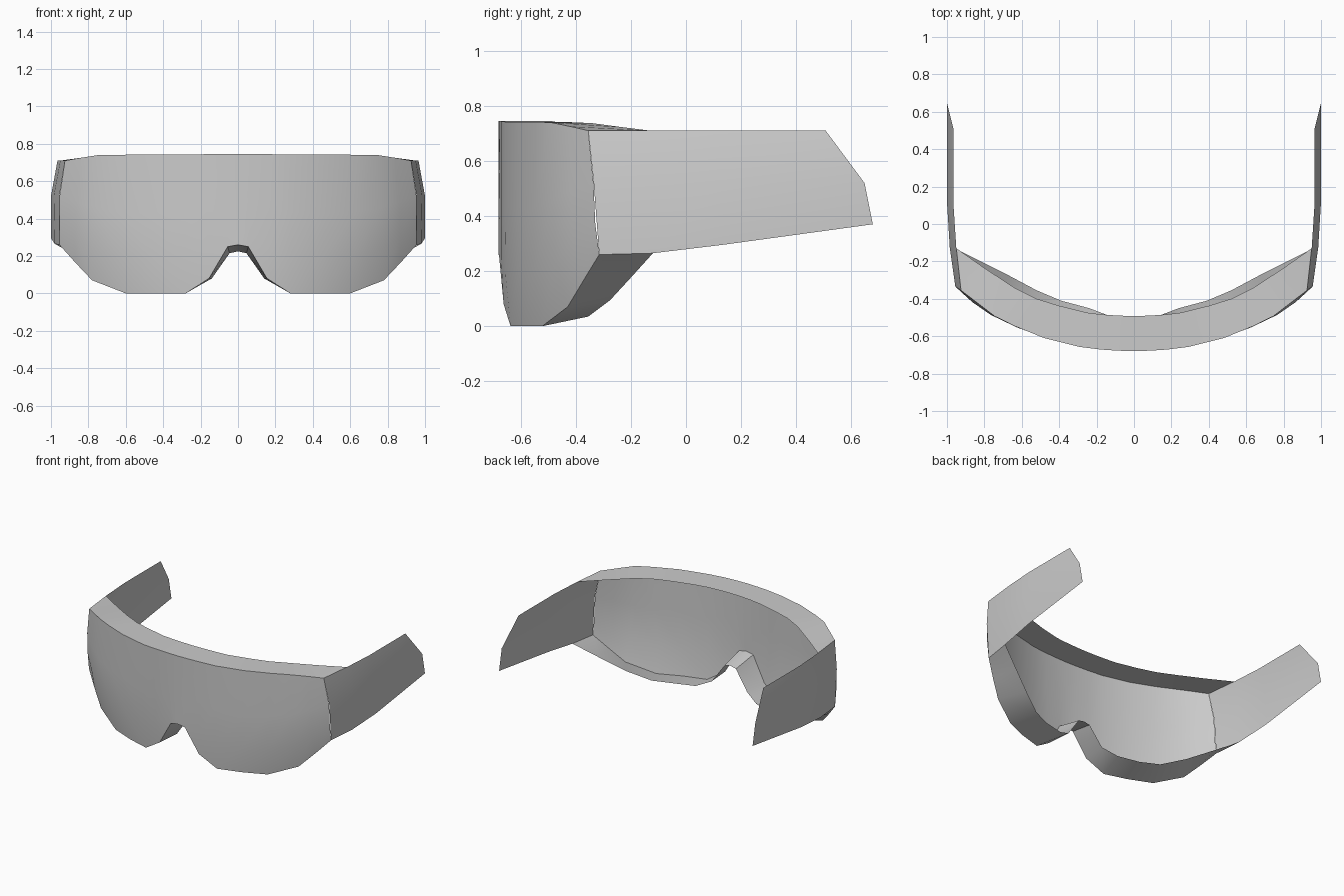
import bpy
from mathutils import Vector

if "Cube" in bpy.data.objects:
    bpy.data.objects.remove(bpy.data.objects["Cube"])


def interp(profile, x):
    for (x0, y0), (x1, y1) in zip(profile, profile[1:]):
        if x <= x1:
            return y0 + (y1 - y0) * (x - x0) / (x1 - x0)
    return profile[-1][1]


def loft(name, columns):
    """Skin matching columns of points with quads, then mirror across x = 0."""
    n = len(columns[0])
    verts = [p for col in columns for p in col]
    faces = [(c * n + r, (c + 1) * n + r, (c + 1) * n + r + 1, c * n + r + 1)
             for c in range(len(columns) - 1) for r in range(n - 1)]
    mesh = bpy.data.meshes.new(name)
    mesh.from_pydata(verts, [], faces)
    obj = bpy.data.objects.new(name, mesh)
    bpy.context.collection.objects.link(obj)
    bpy.ops.object.select_all(action='DESELECT')
    obj.select_set(True)
    bpy.context.view_layer.objects.active = obj
    bpy.ops.object.shade_smooth_by_angle(angle=0.5)
    mirror = obj.modifiers.new("mirror", 'MIRROR')
    mirror.use_clip = True
    return obj


# Edges of the right half of the lens and its inward rims, centre to temple
front_bottom = [(0, -.68, .26), (.055, -.678, .25), (.155, -.662, .08), (.28, -.637, 0),
                (.44, -.59, 0), (.60, -.522, 0), (.78, -.43, .07), (.87, -.373, .165),
                (.955, -.315, .26)]
front_top = [(0, -.68, .745), (.09, -.677, .745), (.18, -.671, .744), (.29, -.657, .742),
             (.48, -.61, .742), (.64, -.545, .741), (.745, -.493, .74), (.84, -.42, .725),
             (.925, -.355, .71)]
back_bottom = [(0, -.50, .225), (.045, -.498, .215), (.14, -.488, .08), (.24, -.45, .035),
               (.39, -.41, .03), (.52, -.355, .035), (.67, -.275, .095), (.83, -.195, .182),
               (.98, -.12, .265)]
back_top = [(0, -.492, .745), (.08, -.490, .745), (.17, -.484, .744), (.25, -.474, .742),
            (.40, -.437, .741), (.52, -.40, .74), (.64, -.34, .737), (.80, -.235, .723),
            (.95, -.13, .71)]
arc = [(0, -.68), (.15, -.674), (.28, -.659), (.53, -.596), (.75, -.497),
       (.88, -.407), (.955, -.335)]

# Lens: each column runs bottom rim, up the front sheet, top rim; open at the back
columns = []
for fb, ft, bb, bt in zip(front_bottom, front_top, back_bottom, back_top):
    col = [Vector(bb)]
    for t, bulge, hug in ((0, 0, 0), (.25, .43, .8), (.58, 1, 1), (1, 0, 0)):
        p = Vector(fb).lerp(Vector(ft), t)
        p.x += .021 * bulge * p.x ** 4
        weight = bulge if fb[0] > .95 else hug
        p.y += (interp(arc, p.x) - p.y) * weight
        col.append(p)
    columns.append(col + [Vector(bt)])
loft("lens_shell", columns)

# Temple arm: thin sheet running back from the lens edge
arm = [
    [(.955, -.315, .26), (.955, -.335, .52), (.925, -.355, .71)],
    [(.98, -.12, .265), (.985, -.126, .523), (.95, -.13, .71)],
    [(1, .13, .295), (1, .12, .52), (.965, .10, .71)],
    [(1, .678, .37), (1, .648, .52), (.965, .507, .71)],
]
loft("temple_arm", arm)
